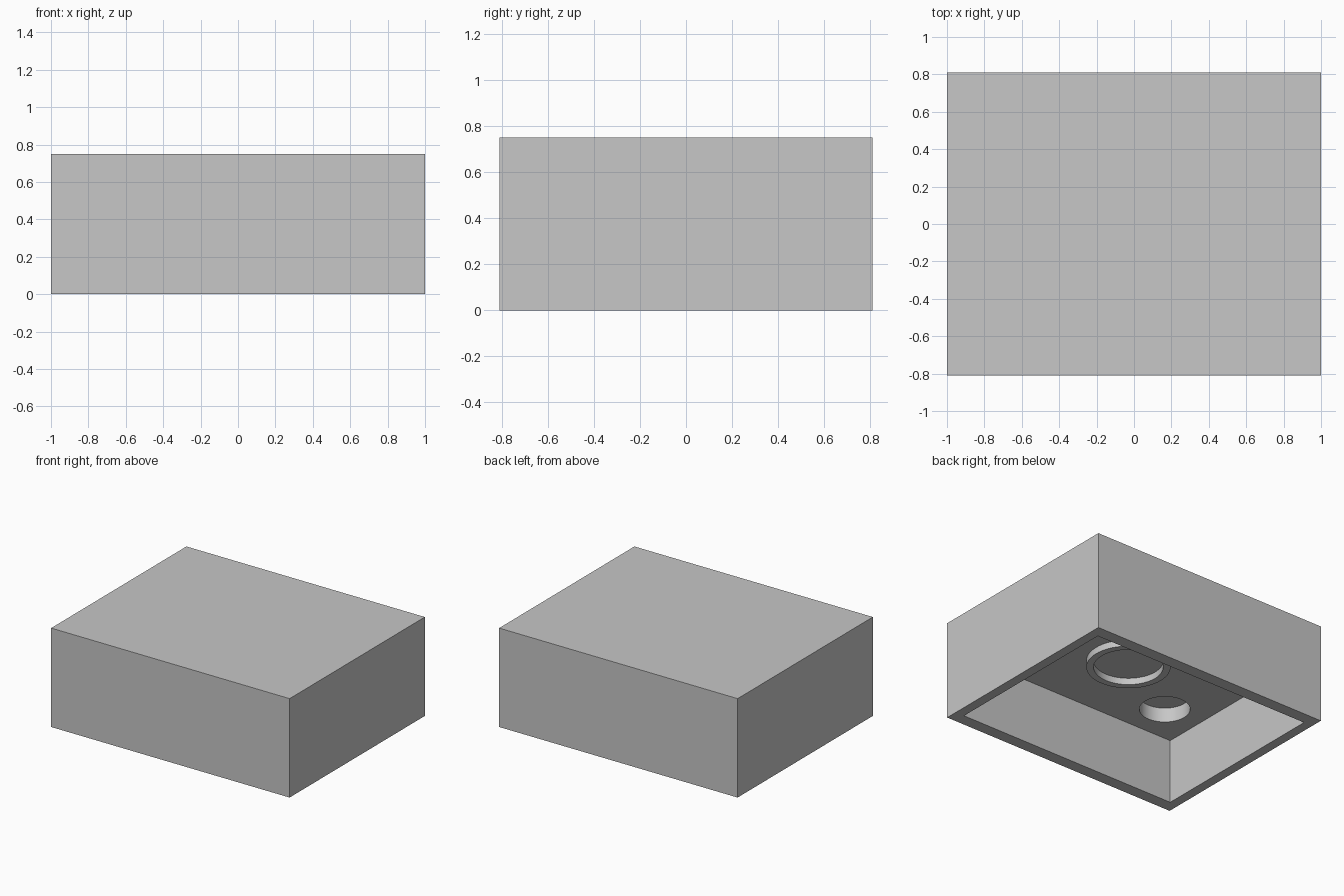
import bpy
import bmesh
import math
from mathutils import Matrix, Vector

if "Cube" in bpy.data.objects:
    bpy.data.objects.remove(bpy.data.objects["Cube"], do_unlink=True)

WIDTH, DEPTH, HEIGHT = 2.0, 1.62, 0.75
INNER_X, INNER_Y = 0.927, 0.717      # half sizes of the cavity
CEILING = 0.49
SOCKET_R, SOCKET_DEPTH = 0.175, 0.11
RING_OUTER, RING_INNER, RING_DROP = 0.29, 0.24, 0.05

grey = bpy.data.materials.new("plain grey")
grey.use_nodes = True
colour = (0.57, 0.57, 0.57, 1)
grey.diffuse_color = colour
grey.node_tree.nodes["Principled BSDF"].inputs["Base Color"].default_value = colour


def add_object(name, bm):
    mesh = bpy.data.meshes.new(name)
    bmesh.ops.recalc_face_normals(bm, faces=bm.faces)
    bm.to_mesh(mesh)
    bm.free()
    mesh.materials.append(grey)
    obj = bpy.data.objects.new(name, mesh)
    bpy.context.collection.objects.link(obj)
    return obj


def box(name, half_x, half_y, z0, z1):
    bm = bmesh.new()
    place = Matrix.Translation((0, 0, (z0 + z1) / 2))
    size = Matrix.Diagonal((2 * half_x, 2 * half_y, z1 - z0, 1))
    bmesh.ops.create_cube(bm, size=1, matrix=place @ size)
    return add_object(name, bm)


def cylinder(name, x, y, z0, z1, radius):
    bm = bmesh.new()
    bmesh.ops.create_cone(bm, cap_ends=True, segments=64, radius1=radius,
                          radius2=radius, depth=z1 - z0,
                          matrix=Matrix.Translation((x, y, (z0 + z1) / 2)))
    return add_object(name, bm)


def cut(target, cutter):
    mod = target.modifiers.new("cut", 'BOOLEAN')
    mod.operation = 'DIFFERENCE'
    mod.solver = 'EXACT'
    mod.object = cutter
    cutter.hide_render = True
    bpy.context.view_layer.objects.active = target
    bpy.ops.object.modifier_apply(modifier=mod.name)
    bpy.data.objects.remove(cutter, do_unlink=True)


def shade(obj):
    bpy.ops.object.select_all(action='DESELECT')
    obj.select_set(True)
    bpy.context.view_layer.objects.active = obj
    bpy.ops.object.shade_smooth_by_angle(angle=math.radians(30))


# Hollow case, open underneath
case = box("case", WIDTH / 2, DEPTH / 2, 0, HEIGHT)
cut(case, box("cavity_cutter", INNER_X, INNER_Y, -0.2, CEILING))

# Round sockets in the ceiling, one near each corner
for sx in (-1, 1):
    for sy in (-1, 1):
        cut(case, cylinder("socket_cutter", sx * 0.62, sy * 0.41,
                           CEILING - 0.1, CEILING + SOCKET_DEPTH, SOCKET_R))
shade(case)

# Raised ring hanging from the ceiling
bm = bmesh.new()
profile = [(RING_INNER, CEILING), (RING_INNER, CEILING - RING_DROP),
           (RING_OUTER, CEILING - RING_DROP), (RING_OUTER, CEILING)]
verts = [bm.verts.new((r, 0, z)) for r, z in profile]
edges = [bm.edges.new((verts[i], verts[(i + 1) % 4])) for i in range(4)]
bmesh.ops.spin(bm, geom=verts + edges, cent=(0, 0, 0), axis=(0, 0, 1),
               angle=math.tau, steps=64)
bmesh.ops.remove_doubles(bm, verts=bm.verts, dist=0.0001)
bmesh.ops.translate(bm, verts=bm.verts, vec=Vector((0, -0.06, 0)))
shade(add_object("ceiling_ring", bm))
